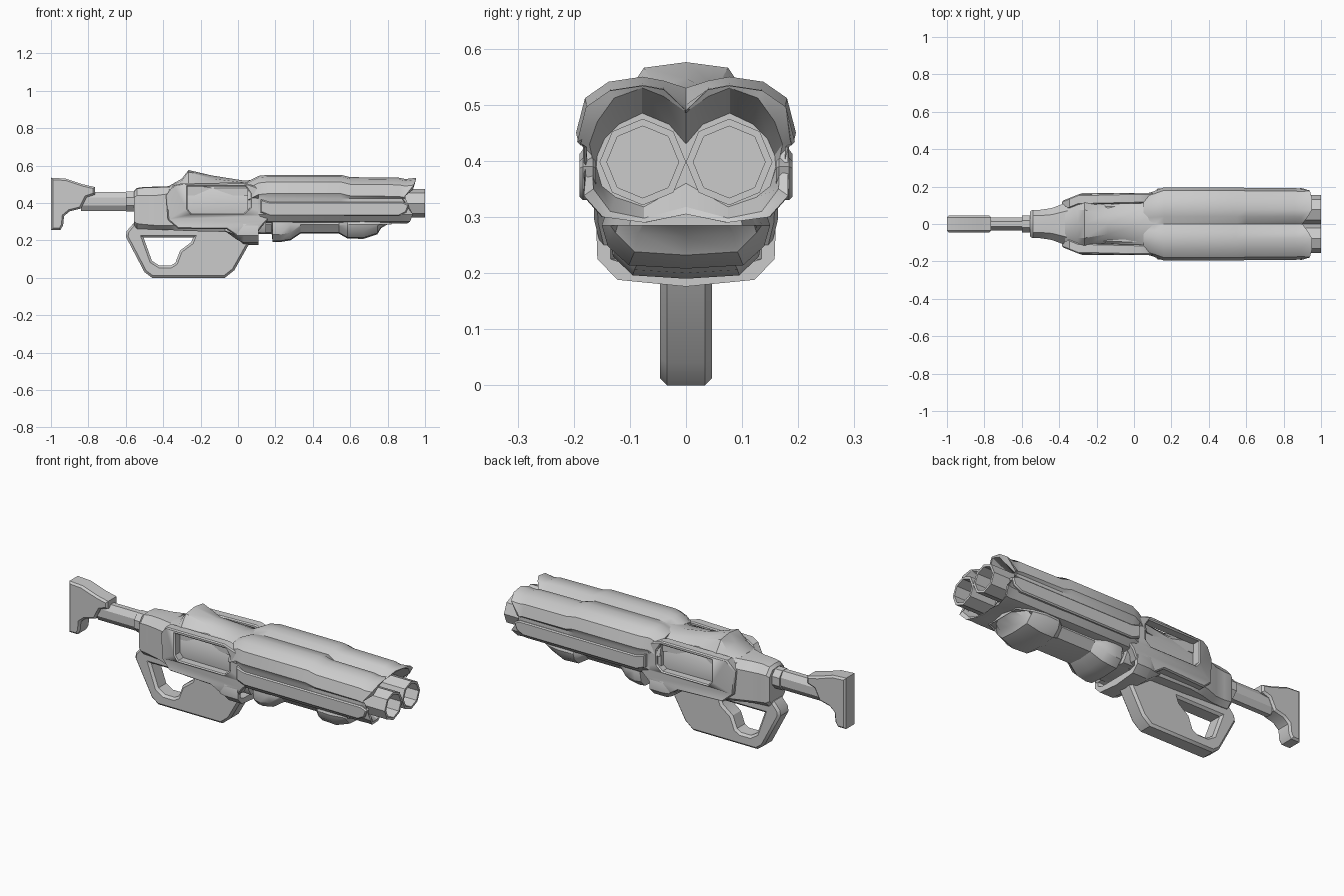
import bpy, math
from mathutils import Matrix

if "Cube" in bpy.data.objects:
    bpy.data.objects.remove(bpy.data.objects["Cube"])


def finish(ob, angle=32):
    bpy.ops.object.select_all(action='DESELECT')
    ob.select_set(True)
    bpy.context.view_layer.objects.active = ob
    bpy.ops.object.mode_set(mode='EDIT')
    bpy.ops.mesh.select_all(action='SELECT')
    bpy.ops.mesh.normals_make_consistent(inside=False)
    bpy.ops.object.mode_set(mode='OBJECT')
    bpy.ops.object.shade_smooth_by_angle(angle=math.radians(angle))
    return ob


def loft(name, rings):
    """Skin closed rings of (x, y, z) points and cap both ends."""
    n = len(rings[0])
    verts = [p for r in rings for p in r]
    faces = [(k * n + i, k * n + (i + 1) % n, (k + 1) * n + (i + 1) % n, (k + 1) * n + i)
             for k in range(len(rings) - 1) for i in range(n)]
    faces += [tuple(range(n)), tuple(range(len(verts) - n, len(verts)))]
    me = bpy.data.meshes.new(name)
    me.from_pydata(verts, [], faces)
    ob = bpy.data.objects.new(name, me)
    bpy.context.collection.objects.link(ob)
    return finish(ob)


def section(x, half, dx=None):
    """Mirror a half outline (y, z), first and last points on y = 0."""
    dx = dx or [0] * len(half)
    right = [(x + d, y, z) for d, (y, z) in zip(dx, half)]
    return right + [(a, -y, z) for a, y, z in right[-2:0:-1]]


def plate(name, outlines, y, half, bevel):
    """Extrude side outlines (x, z) along y; later outlines become holes."""
    cu = bpy.data.curves.new(name, 'CURVE')
    cu.dimensions, cu.fill_mode = '2D', 'BOTH'
    cu.extrude, cu.bevel_depth, cu.offset = half - bevel, bevel, -bevel
    cu.bevel_resolution = 0
    for pts in outlines:
        sp = cu.splines.new('POLY')
        sp.points.add(len(pts) - 1)
        for p, (x, z) in zip(sp.points, pts):
            p.co = (x, z, 0, 1)
        sp.use_cyclic_u = True
    ob = bpy.data.objects.new(name, cu)
    bpy.context.collection.objects.link(ob)
    bpy.ops.object.select_all(action='DESELECT')
    ob.select_set(True)
    bpy.context.view_layer.objects.active = ob
    bpy.ops.object.convert(target='MESH')
    ob = bpy.context.view_layer.objects.active
    ob.data.transform(Matrix.Translation((0, y, 0)) @ Matrix.Rotation(math.pi / 2, 4, 'X'))
    return finish(ob)


def octagon(x, r, y=0, z=0, ry=None, turn=0):
    ry = ry or r
    return [(x, y + ry * math.cos(a), z + r * math.sin(a))
            for a in (turn + i * math.pi / 4 for i in range(8))]


# Shoulder stock and its tube
plate('stock_pad', [[(-1, .535), (-.92, .53), (-.83, .5), (-.765, .485), (-.765, .445), (-.81, .43),
                     (-.84, .37), (-.9, .355), (-.93, .33), (-.935, .28), (-.95, .255), (-1, .255)]],
      0, .046, .01)
T = math.pi / 8
loft('stock_tube', [octagon(x, r, 0, .408, ry, T) for x, r, ry in
                    [(-.84, .056, .037), (-.6, .056, .037), (-.6, .058, .05), (-.54, .058, .05)]])

# Grip with finger opening
plate('grip', [[(-.6, .22), (-.595, .25), (-.56, .29), (0, .27), (.07, .2), (-.02, .04), (-.07, .0),
                (-.46, .0), (-.5, .03)],
               [(-.505, .215), (-.24, .215), (-.25, .19), (-.31, .145), (-.335, .08), (-.36, .065),
                (-.42, .065), (-.46, .09)]], 0, .046, .012)


# Receiver core
def core(x, zt, a, w, zs, zl, b, zb):
    return section(x, [(0, zt), (a, zt - .004), (w, zs), (w, zl), (b, zb), (0, zb)])


loft('receiver', [core(-.555, .465, .04, .068, .43, .3, .045, .28),
                  core(-.54, .48, .045, .076, .44, .29, .05, .262),
                  core(-.5, .486, .045, .076, .44, .285, .05, .26),
                  core(-.44, .487, .05, .085, .44, .28, .055, .258),
                  core(-.36, .49, .07, .115, .45, .28, .08, .255),
                  core(-.27, .5, .09, .118, .43, .28, .1, .25),
                  core(.15, .5, .1, .125, .44, .28, .1, .24)])

# Raised hump on top of the receiver
loft('top_hump', [section(x, [(0, zt), (a, za), (w, zw), (w, .44), (0, .44)]) for x, zt, a, za, w, zw in
                  [(-.37, .49, .05, .487, .09, .47), (-.3, .53, .075, .52, .115, .49),
                   (-.265, .576, .075, .566, .12, .5), (-.14, .547, .055, .53, .1, .48),
                   (.03, .52, .07, .51, .13, .48), (.12, .525, .09, .52, .15, .48)]])

# Side frames with window, drawn in toward the rear
for side, label in ((1, 'left'), (-1, 'right')):
    ob = plate('side_frame_' + label, [
        [(-.385, .44), (-.345, .495), (-.3, .505), (.03, .51), (.09, .49), (.17, .44), (.18, .33),
         (.14, .29), (.11, .25), (0, .22), (-.06, .26), (-.32, .262), (-.375, .31)],
        [(-.27, .488), (.04, .488), (.065, .45), (.065, .375), (.03, .345), (-.25, .345), (-.27, .37)]],
        side * .138, .027, .006)
    for v in ob.data.vertices:
        if v.co.x < -.28:
            v.co.y -= side * (-.28 - v.co.x) * .4
        if v.co.z < .3:
            v.co.y -= side * (.3 - v.co.z) * .25

# Collar under the receiver
collar = [(0, .34), (.13, .34), (.16, .285), (.158, .225), (.122, .188), (0, .176)]
loft('lower_collar', [section(-.07, [(y * .7, max(z, .25)) for y, z in collar]),
                      section(.0, [(y * .95, max(z, .2)) for y, z in collar]),
                      section(.03, collar), section(.11, collar),
                      section(.11, [(y * .85, max(z, .215)) for y, z in collar]),
                      section(.08, [(y * .8, max(z, .225)) for y, z in collar])])

# Twin-lobed barrel shroud with flared, hollow muzzle
lobes = [(0, .53), (.04, .543), (.078, .55), (.138, .541), (.18, .512), (.196, .45),
         (.184, .425), (.184, .338), (.15, .3), (.075, .29), (0, .305)]


def shroud(x, valley, drop=0.0, wide=1.0, dx=None):
    pts = [(y * (wide if i < 6 else min(wide, 1)), z - (drop if i < 6 else 0))
           for i, (y, z) in enumerate(lobes)]
    pts[0] = (0, valley)
    return section(x, pts, dx)


inner = [(0, .487), (.04, .515), (.078, .53), (.128, .512), (.158, .47), (.172, .43),
         (.168, .41), (.165, .35), (.135, .31), (.075, .298), (0, .318)]
throat = [(0, .43), (.03, .465), (.078, .485), (.12, .465), (.145, .44), (.158, .41),
          (.16, .39), (.15, .355), (.125, .335), (.075, .318), (0, .36)]
tips = [-.04, -.01, .012, .012, .0, -.05, -.06, -.005, -.02, -.035, -.06]
loft('barrel_shroud', [shroud(.05, .505, .035, .8), shroud(.11, .525, .005, .9), shroud(.16, .53),
                       shroud(.55, .53), shroud(.6, .5, .012, .985), shroud(.86, .49, .015, .98),
                       shroud(.895, .485, .022, .96), shroud(.94, .49, .016, .99, tips),
                       section(.935, inner, tips), section(.85, throat)])

# Raised rail along each side of the shroud
for side, label in ((1, 'left'), (-1, 'right')):
    plate('shroud_rail_' + label, [[(.12, .42), (.17, .405), (.88, .405), (.915, .39), (.9, .35),
                                    (.86, .33), (.17, .33), (.12, .35)]], side * .175, .015, .006)

# Twin open barrels
for side, label in ((1, 'left'), (-1, 'right')):
    loft('barrel_' + label, [octagon(x, r, side * .077, .398) for x, r in
                             [(.8, .077), (1, .077), (1, .064), (.88, .064)]])

# Fore-end under the barrels: tube with two thick ends
loft('fore_end', [section(x, [(0, .33), (w * .9, .33), (w, .285), (w * .93, b + .04), (w * .68, b + .006), (0, b)])
                  for x, w, b in [(.06, .1, .235), (.18, .105, .235), (.185, .135, .192), (.22, .14, .19),
                                  (.28, .135, .2), (.335, .11, .236), (.54, .11, .236),
                                  (.585, .145, .21), (.67, .15, .208), (.745, .135, .232),
                                  (.765, .125, .265), (.82, .1, .298)]])
